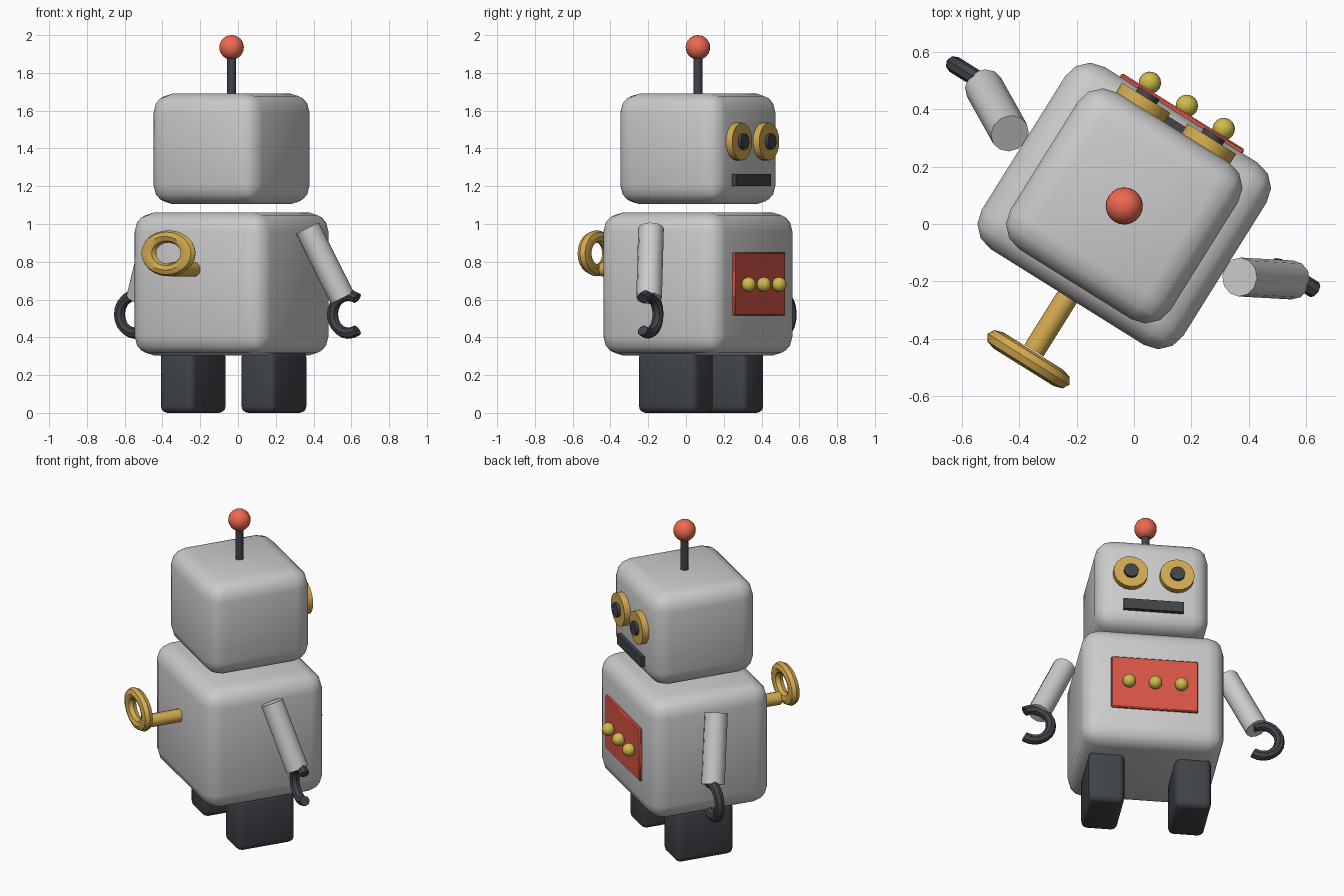
import bpy, bmesh, math
from mathutils import Matrix, Vector

if "Cube" in bpy.data.objects:
    bpy.data.objects.remove(bpy.data.objects["Cube"])

# The robot is modelled facing +y locally, then turned and placed by this matrix
PLACE = Matrix.Translation((-0.034, 0.063, 0)) @ Matrix.Rotation(math.radians(-32), 4, 'Z')


def material(name, rgb):
    m = bpy.data.materials.new(name)
    m.diffuse_color = (*rgb, 1)
    m.use_nodes = True
    m.node_tree.nodes["Principled BSDF"].inputs["Base Color"].default_value = m.diffuse_color
    return m


DARK = material("dark", (0.05, 0.056, 0.066))
GOLD = material("gold", (0.65, 0.40, 0.08))
RED = material("red", (0.68, 0.09, 0.06))
ORANGE = material("orange", (0.85, 0.14, 0.08))
YELLOW = material("yellow", (0.62, 0.50, 0.07))


def finish(name, bm, mat=None):
    bmesh.ops.recalc_face_normals(bm, faces=bm.faces)
    me = bpy.data.meshes.new(name)
    bm.to_mesh(me)
    bm.free()
    me.shade_smooth()
    me.set_sharp_from_angle(angle=math.radians(40))
    if mat:
        me.materials.append(mat)
    ob = bpy.data.objects.new(name, me)
    ob.matrix_world = PLACE
    bpy.context.collection.objects.link(ob)
    return ob


def box(name, size, centre, mat=None, radius=0.0, segments=3):
    bm = bmesh.new()
    bmesh.ops.create_cube(bm, size=1, matrix=Matrix.Translation(centre) @ Matrix.Diagonal((*size, 1)))
    if radius:
        bmesh.ops.bevel(bm, geom=bm.edges[:], offset=radius, segments=segments,
                        profile=0.5, affect='EDGES', clamp_overlap=True)
    return finish(name, bm, mat)


def rod(name, a, b, radius, sides, mat=None):
    a, b = Vector(a), Vector(b)
    d = b - a
    mtx = Matrix.Translation((a + b) / 2) @ d.to_track_quat('Z', 'Y').to_matrix().to_4x4()
    bm = bmesh.new()
    bmesh.ops.create_cone(bm, cap_ends=True, segments=sides, radius1=radius, radius2=radius,
                          depth=d.length, matrix=mtx)
    return finish(name, bm, mat)


def ball(name, centre, radius, mat):
    bm = bmesh.new()
    bmesh.ops.create_uvsphere(bm, u_segments=20, v_segments=12, radius=radius,
                              matrix=Matrix.Translation(centre))
    return finish(name, bm, mat)


def ring(name, centre, major, minor, mat, start=0, end=360, steps=24, sides=8, stretch=1.0):
    """Torus or torus arc standing in the local x-z plane."""
    closed = end - start >= 360
    bm = bmesh.new()
    loops = []
    for i in range(steps if closed else steps + 1):
        a = math.radians(start + (end - start) * i / steps)
        loop = []
        for j in range(sides):
            t = 2 * math.pi * j / sides
            r = major + minor * math.cos(t)
            p = Vector((r * math.cos(a) * stretch, minor * math.sin(t), r * math.sin(a)))
            loop.append(bm.verts.new(p + Vector(centre)))
        loops.append(loop)
    pairs = list(zip(loops, loops[1:])) + ([(loops[-1], loops[0])] if closed else [])
    for l0, l1 in pairs:
        for j in range(sides):
            k = (j + 1) % sides
            bm.faces.new((l0[j], l0[k], l1[k], l1[j]))
    if not closed:
        bm.faces.new(loops[0])
        bm.faces.new(loops[-1])
    return finish(name, bm, mat)


# Body and head
box("body", (0.83, 0.75, 0.755), (0, 0, 0.6825), radius=0.1)
box("head", (0.66, 0.645, 0.585), (0, 0, 1.3975), radius=0.1)

# Antenna
rod("antenna_rod", (0, 0, 1.66), (0, 0, 1.92), 0.024, 12, DARK)
ball("antenna_ball", (0, 0, 1.935), 0.065, ORANGE)

# Face and chest panel
box("mouth", (0.35, 0.05, 0.065), (0, 0.322, 1.2325), DARK)
box("chest_panel", (0.505, 0.04, 0.335), (0, 0.37, 0.6825), RED, radius=0.006, segments=1)
for i in (-1, 0, 1):
    ball("chest_button", (0.152 * i, 0.412, 0.68), 0.039, YELLOW)

# Paired parts
for side, s in (("left", -1), ("right", 1)):
    rod(side + "_eye", (0.135 * s, 0.30, 1.437), (0.135 * s, 0.361, 1.437), 0.1, 20, GOLD)
    rod(side + "_pupil", (0.135 * s, 0.34, 1.437), (0.135 * s, 0.38, 1.437), 0.043, 12, DARK)
    box(side + "_leg", (0.21, 0.36, 0.33), (0.252 * s, 0.02, 0.165), DARK, radius=0.035)
    rod(side + "_arm", (0.473 * s, 0.003, 0.977), (0.635 * s, 0.092, 0.607), 0.068, 12)
    # both claws open towards the same side
    ring(side + "_claw", (0.665 * s, 0.104, 0.522), 0.1, 0.03, DARK, 58, 302, 14)

# Wind-up key on the back
rod("key_shaft", (0, -0.34, 0.76), (0, -0.595, 0.76), 0.039, 12, GOLD)
ring("key_handle", (0, -0.631, 0.845), 0.089, 0.033, GOLD, stretch=1.38)
